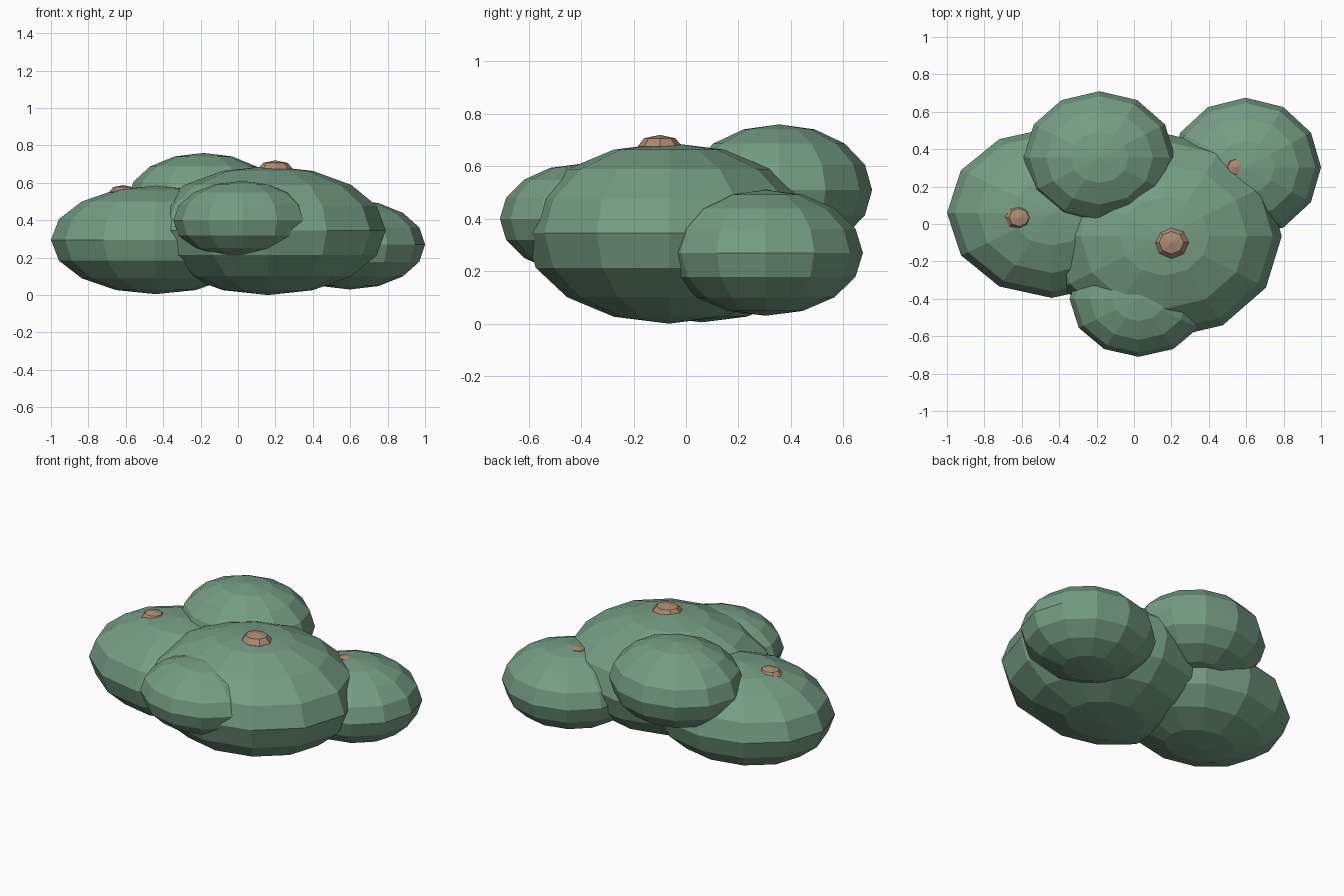
import bpy

if "Cube" in bpy.data.objects:
    bpy.data.objects.remove(bpy.data.objects["Cube"])


def material(name, color):
    mat = bpy.data.materials.new(name)
    mat.diffuse_color = (*color, 1.0)
    mat.use_nodes = True
    mat.node_tree.nodes["Principled BSDF"].inputs["Base Color"].default_value = mat.diffuse_color
    return mat


green = material("muted green", (0.18, 0.34, 0.23))
tan = material("dusty tan", (0.42, 0.25, 0.17))


def ellipsoid(name, center, radii, segments, rings, mat):
    """Flat-shaded low-poly sphere, stretched, with a vertex on the x axis."""
    bpy.ops.mesh.primitive_uv_sphere_add(
        segments=segments, ring_count=rings, radius=1, location=center)
    obj = bpy.context.object
    obj.name = name
    obj.scale = radii
    bpy.ops.object.transform_apply(location=False, rotation=False, scale=True)
    bpy.ops.object.shade_flat()
    obj.data.materials.append(mat)


# Overlapping cushion lobes
lobes = {
    "main_lobe": ((0.16, -0.065, 0.345), (0.63, 0.55, 0.345)),
    "left_lobe": ((-0.44, 0.06, 0.295), (0.56, 0.455, 0.29)),
    "back_lobe": ((-0.185, 0.355, 0.51), (0.405, 0.355, 0.25)),
    "right_lobe": ((0.597, 0.303, 0.27), (0.403, 0.372, 0.24)),
    "front_lobe": ((0.025, -0.40, 0.40), (0.37, 0.31, 0.21)),
}
for name, (center, radii) in lobes.items():
    ellipsoid(name, center, radii, 12, 8, green)

# Small tan buds sunk into the tops
buds = {
    "main_bud": ((0.20, -0.10, 0.675), (0.093, 0.085, 0.045)),
    "left_bud": ((-0.615, 0.035, 0.55), (0.075, 0.068, 0.038)),
    "right_bud": ((0.545, 0.305, 0.48), (0.062, 0.057, 0.033)),
}
for name, (center, radii) in buds.items():
    ellipsoid(name, center, radii, 8, 4, tan)
